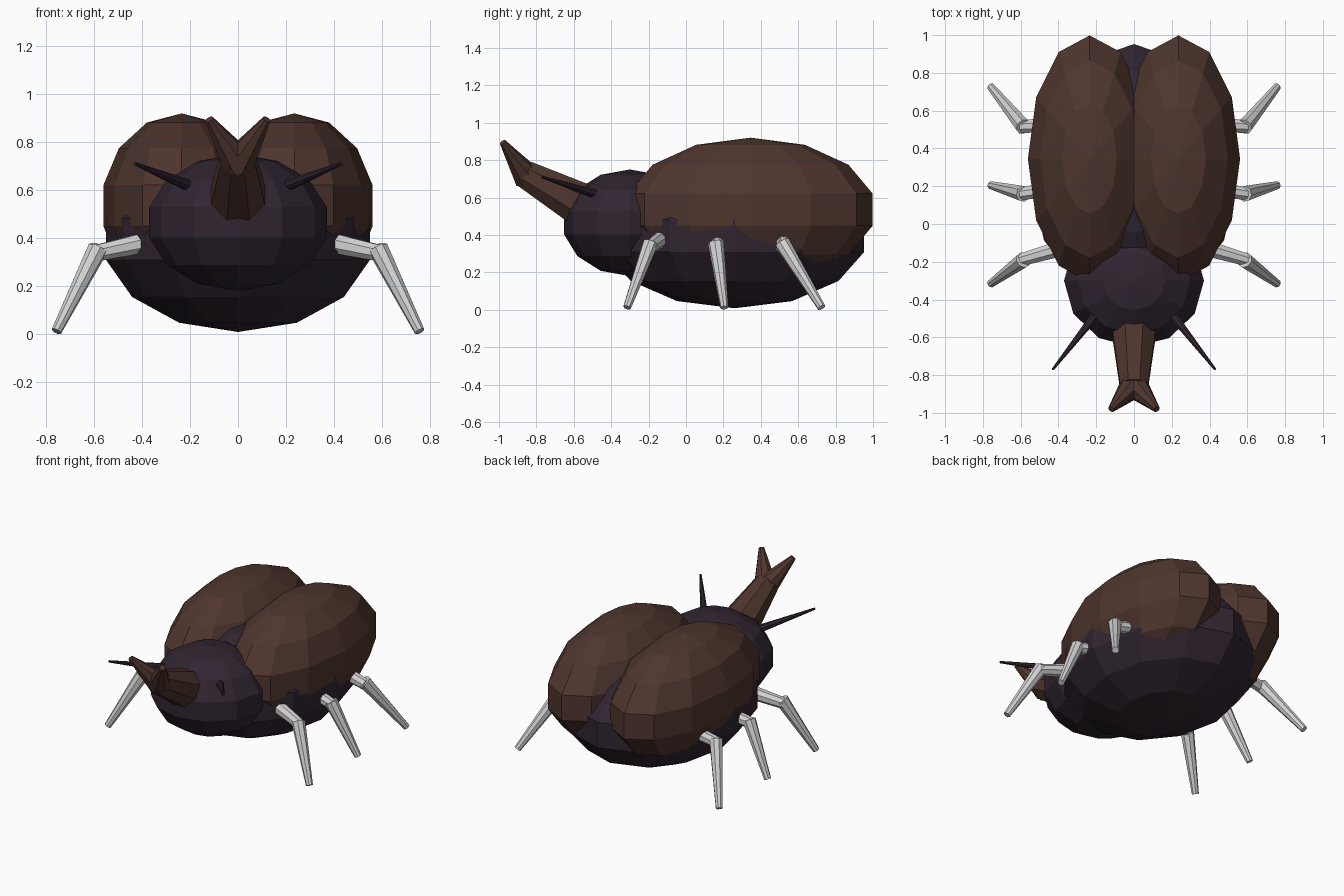
import bpy
import bmesh
from mathutils import Matrix, Vector

cube = bpy.data.objects.get("Cube")
if cube:
    bpy.data.objects.remove(cube, do_unlink=True)


def material(name, colour):
    mat = bpy.data.materials.new(name)
    mat.use_nodes = True
    mat.diffuse_color = (*colour, 1)
    mat.node_tree.nodes["Principled BSDF"].inputs["Base Color"].default_value = (*colour, 1)
    return mat


purple = material("dark purple", (0.030, 0.018, 0.030))
brown = material("shell brown", (0.078, 0.036, 0.027))
grey = material("leg grey", (0.64, 0.64, 0.64))


def make_object(name, bm, mat):
    mesh = bpy.data.meshes.new(name)
    bm.to_mesh(mesh)
    bm.free()
    mesh.materials.append(mat)
    obj = bpy.data.objects.new(name, mesh)
    bpy.context.collection.objects.link(obj)
    return obj


def ellipsoid(name, centre, radii, mat):
    """Faceted sphere with an odd ring count, giving an upright middle band."""
    bm = bmesh.new()
    bmesh.ops.create_uvsphere(bm, u_segments=12, v_segments=7, radius=1)
    bm.transform(Matrix.Translation(centre) @ Matrix.Diagonal((*radii, 1)))
    return make_object(name, bm, mat)


def limb(name, start, end, r1, r2, mat, sides=8):
    """Tapered prism running from start to end, with a flat side on top."""
    start, end = Vector(start), Vector(end)
    axis = end - start
    bm = bmesh.new()
    bmesh.ops.create_cone(bm, cap_ends=True, segments=sides,
                          radius1=r1, radius2=r2, depth=axis.length)
    turn = axis.to_track_quat('Z', 'Y').to_matrix().to_4x4()
    half_step = Matrix.Rotation(3.14159 / sides, 4, 'Z')
    bm.transform(Matrix.Translation((start + end) / 2) @ turn @ half_step)
    return make_object(name, bm, mat)


# Body and head
ellipsoid("body", (0, 0.26, 0.395), (0.565, 0.71, 0.387), purple)
ellipsoid("head", (0, -0.30, 0.465), (0.38, 0.36, 0.285), purple)

# Horn shaft
limb("horn", (0, -0.43, 0.49), (0, -0.86, 0.725), 0.147, 0.08, brown)

# Leg rows: hip y, knee y, foot y
leg_rows = {"front": (-0.13, -0.19, -0.315),
            "middle": (0.19, 0.16, 0.205),
            "rear": (0.53, 0.515, 0.725)}

for side, s in (("left", 1), ("right", -1)):
    # Wing case, horn prong and antenna
    ellipsoid(f"{side}_wing_case", (s * 0.235, 0.345, 0.535), (0.335, 0.67, 0.385), brown)
    limb(f"{side}_horn_prong", (0, -0.85, 0.71), (s * 0.12, -0.98, 0.895),
         0.075, 0.018, brown)
    limb(f"{side}_antenna", (s * 0.17, -0.44, 0.605), (s * 0.43, -0.77, 0.71),
         0.028, 0.007, purple)

    # Legs
    for row, (hip, knee, foot) in leg_rows.items():
        joint = (s * 0.60, knee, 0.335)
        limb(f"{side}_{row}_upper_leg", (s * 0.39, hip, 0.38), joint, 0.045, 0.036, grey)
        limb(f"{side}_{row}_lower_leg", (s * 0.585, knee, 0.355), (s * 0.757, foot, 0.012),
             0.043, 0.022, grey)
